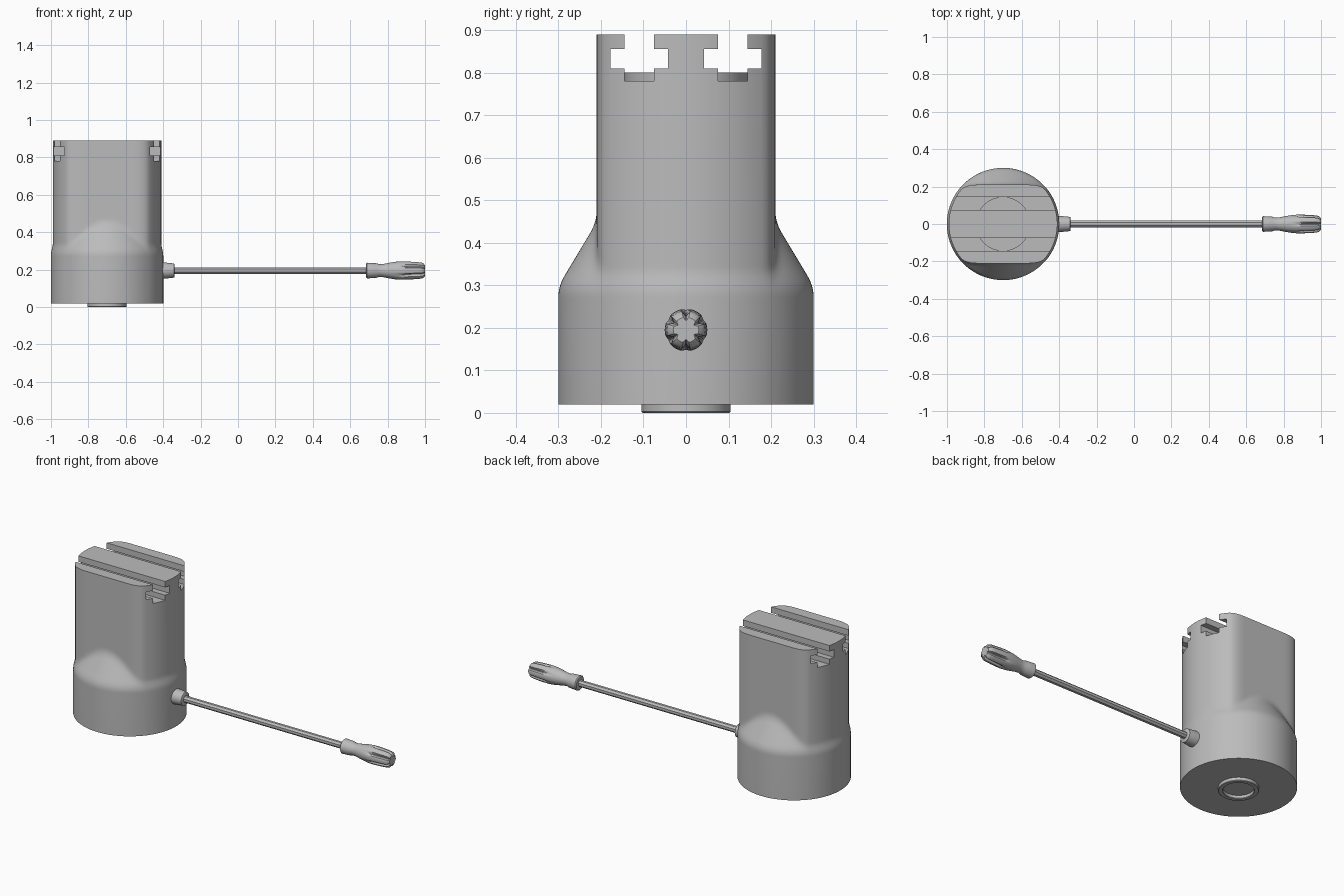
import bpy, bmesh
from math import sin, cos, pi, radians
from mathutils import Matrix

cube = bpy.data.objects.get("Cube")
if cube:
    bpy.data.objects.remove(cube)

grey = bpy.data.materials.new("machined_grey")
grey.use_nodes = True
colour = (0.5, 0.5, 0.5, 1)
grey.diffuse_color = colour
grey.node_tree.nodes["Principled BSDF"].inputs["Base Color"].default_value = colour

BODY_X, ARM_Z = -0.7, 0.195


def finish(name, bm, matrix=Matrix()):
    bmesh.ops.recalc_face_normals(bm, faces=bm.faces)
    mesh = bpy.data.meshes.new(name)
    bm.to_mesh(mesh)
    bm.free()
    mesh.transform(matrix)
    mesh.materials.append(grey)
    obj = bpy.data.objects.new(name, mesh)
    bpy.context.collection.objects.link(obj)
    return obj


def activate(obj):
    bpy.ops.object.select_all(action='DESELECT')
    obj.select_set(True)
    bpy.context.view_layer.objects.active = obj


def smooth(obj, angle=35):
    activate(obj)
    bpy.ops.object.shade_smooth_by_angle(angle=radians(angle))


def loft(name, stations, radius, count, matrix):
    """Skin closed rings; radius(station, angle) gives each section."""
    bm = bmesh.new()
    rings = []
    for s in stations:
        ring = []
        for i in range(count):
            a = 2 * pi * (i + 0.5) / count
            r, height = radius(s, a)
            ring.append(bm.verts.new((r * cos(a), r * sin(a), height)))
        rings.append(ring)
    for low, high in zip(rings, rings[1:]):
        for i in range(count):
            j = (i + 1) % count
            bm.faces.new((low[i], low[j], high[j], high[i]))
    bm.faces.new(rings[0][::-1])
    bm.faces.new(rings[-1])
    return finish(name, bm, matrix)


def turned(name, profile, count, matrix):
    return loft(name, profile, lambda s, a: (s[0], s[1]), count, matrix)


def soft_min(a, b, k):
    h = max(k - abs(a - b), 0) / k
    return min(a, b) - h * h * k / 4


# Body: round base blending through a cone into a flat-sided column
def body_radius(z, a):
    column = soft_min(0.29, 0.21 / max(abs(sin(a)), 0.1), 0.04)
    cone = soft_min(0.3, 0.302 - 0.6 * (z - 0.295), 0.015)
    return -soft_min(-column, -cone, 0.016), z


upright = Matrix.Translation((BODY_X, 0, 0))
levels = [0.02, 0.27] + [0.28 + 0.01 * i for i in range(24)] + [0.89]
body = loft("body", levels, body_radius, 128, upright)

# T-slots running across the top
half_slot = [(0.035, 0.95), (0.035, 0.855), (0.068, 0.855),
             (0.068, 0.81), (0.035, 0.81), (0.035, 0.78)]
outline = half_slot + [(-y, z) for y, z in reversed(half_slot)]
for side in (-1, 1):
    bm = bmesh.new()
    ends = [[bm.verts.new((BODY_X + x, side * 0.11 + y, z)) for y, z in outline]
            for x in (-0.4, 0.4)]
    bm.faces.new(ends[0])
    bm.faces.new(ends[1][::-1])
    for i in range(len(outline)):
        j = (i + 1) % len(outline)
        bm.faces.new((ends[0][i], ends[0][j], ends[1][j], ends[1][i]))
    cutter = finish("slot_cutter", bm)
    cutter.hide_render = True
    activate(body)
    mod = body.modifiers.new("slot", 'BOOLEAN')
    mod.operation, mod.solver, mod.object = 'DIFFERENCE', 'EXACT', cutter
    bpy.ops.object.modifier_apply(modifier=mod.name)
    bpy.data.objects.remove(cutter)
smooth(body)

# Round plug raised in the slot floors
smooth(turned("slot_floor_plug", [(0.145, 0.76), (0.145, 0.8)], 64, upright))

# Locating ring under the base, open in the middle
smooth(turned("base_ring", [(0.08, 0.019), (0.08, 0.003), (0.083, 0),
                            (0.102, 0), (0.105, 0.003), (0.105, 0.03)], 64, upright))

# Arm parts are turned along +x
along = Matrix.Translation((0, 0, ARM_Z)) @ Matrix.Rotation(pi / 2, 4, 'Y')
smooth(turned("arm_collar", [(0.043, -0.43), (0.043, -0.39), (0.038, -0.342),
                             (0.035, -0.34)], 40, along))
turned("arm_rod", [(0.019, -0.36), (0.019, 0.71)], 8, along)


# Fluted grip
def grip_radius(s, a):
    r, x = s
    depth = 0.014 * min(max((x - 0.86) / 0.05, 0), 1)
    groove = max(cos(6 * a), 0) ** 2
    return r - depth * groove * r / 0.05, x


grip_profile = [(0.036, 0.685), (0.042, 0.69), (0.039, 0.74), (0.034, 0.755),
                (0.036, 0.78), (0.042, 0.81), (0.047, 0.84), (0.05, 0.87),
                (0.05, 0.9), (0.049, 0.93), (0.047, 0.96), (0.045, 0.98),
                (0.04, 0.992), (0.03, 1.0)]
smooth(loft("grip", grip_profile, grip_radius, 72, along), 30)
